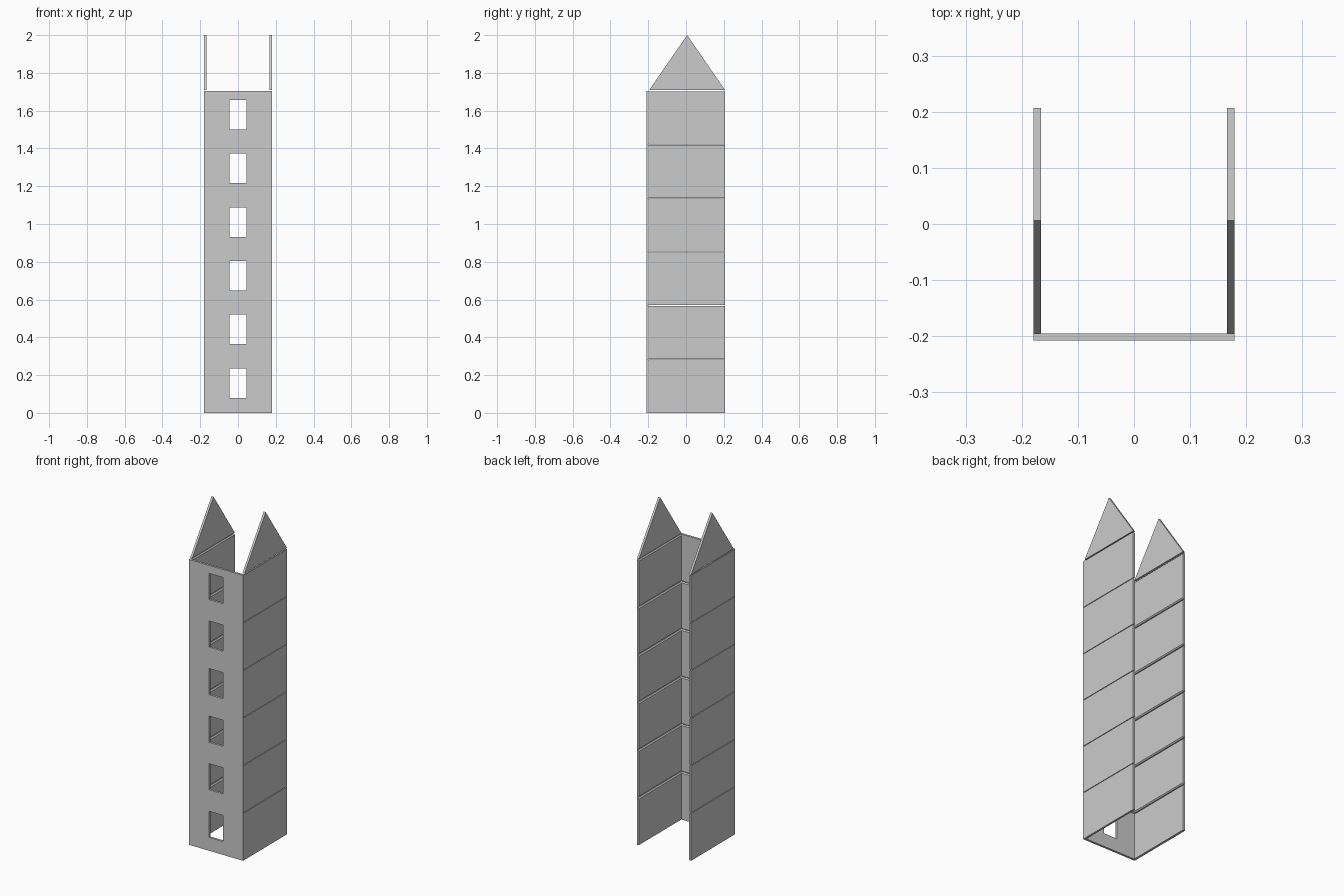
import bpy, bmesh
from mathutils import Vector

if "Cube" in bpy.data.objects:
    bpy.data.objects.remove(bpy.data.objects["Cube"])

FLOORS, H, T = 6, 0.284, 0.013      # storeys, storey height, sheet thickness
C = 0.006                           # inner edge chamfer
Y0, Y1 = -0.195, 0.207              # side wall depth range
W = 0.179                           # half width


def prism(name, profile, offset):
    """Extrude a planar 3D profile along an offset vector."""
    bm = bmesh.new()
    face = bm.faces.new([bm.verts.new(p) for p in profile])
    ext = bmesh.ops.extrude_face_region(bm, geom=[face])
    moved = [g for g in ext["geom"] if isinstance(g, bmesh.types.BMVert)]
    bmesh.ops.translate(bm, verts=moved, vec=Vector(offset))
    bmesh.ops.recalc_face_normals(bm, faces=bm.faces)
    mesh = bpy.data.meshes.new(name)
    bm.to_mesh(mesh)
    bm.free()
    ob = bpy.data.objects.new(name, mesh)
    bpy.context.collection.objects.link(ob)
    return ob


# front wall: flat outside, small fold grooves between storeys inside
yf, yb = -0.208, -0.195
profile = [(yf, 0), (yf, FLOORS * H), (yb, FLOORS * H)]
for i in range(FLOORS - 1, 0, -1):
    z = i * H
    profile += [(yb, z + C), (yb - C, z), (yb, z - C)]
profile.append((yb, 0))
front = prism("front_wall", [(-W, y, z) for y, z in profile], (2 * W, 0, 0))

# window openings, one per storey
for i in range(FLOORS):
    z0, z1 = i * H + 0.08, i * H + 0.236
    cut = prism("window_cutter", [(-0.046, -0.3, z0), (0.046, -0.3, z0),
                                  (0.046, -0.3, z1), (-0.046, -0.3, z1)], (0, 0.2, 0))
    cut.hide_render = True
    mod = front.modifiers.new("window", "BOOLEAN")
    mod.operation, mod.solver, mod.object = "DIFFERENCE", "EXACT", cut
    bpy.context.view_layer.objects.active = front
    bpy.ops.object.modifier_apply(modifier=mod.name)
    bpy.data.objects.remove(cut)

# side wall panels with chamfered inner edges, and pointed gables
for side, s in (("left", -1), ("right", 1)):
    xo, xi = s * W, s * (W - T)
    for i in range(FLOORS):
        z0 = i * H + (0.002 if i else 0)
        z1 = (i + 1) * H - 0.002
        c0 = C if i else 0.001
        pts = [(xo, z0), (xo, z1), (xi + s * C, z1), (xi, z1 - C),
               (xi, z0 + c0), (xi + s * C, z0)]
        prism(f"{side}_wall_panel_{i + 1}", [(x, Y0, z) for x, z in pts],
              (0, Y1 - Y0, 0))
    zb = FLOORS * H + 0.005
    prism(f"{side}_gable", [(xo, Y0, zb), (xo, Y1, zb), (xo, (Y0 + Y1) / 2, 2.0)],
          (-s * T, 0, 0))
